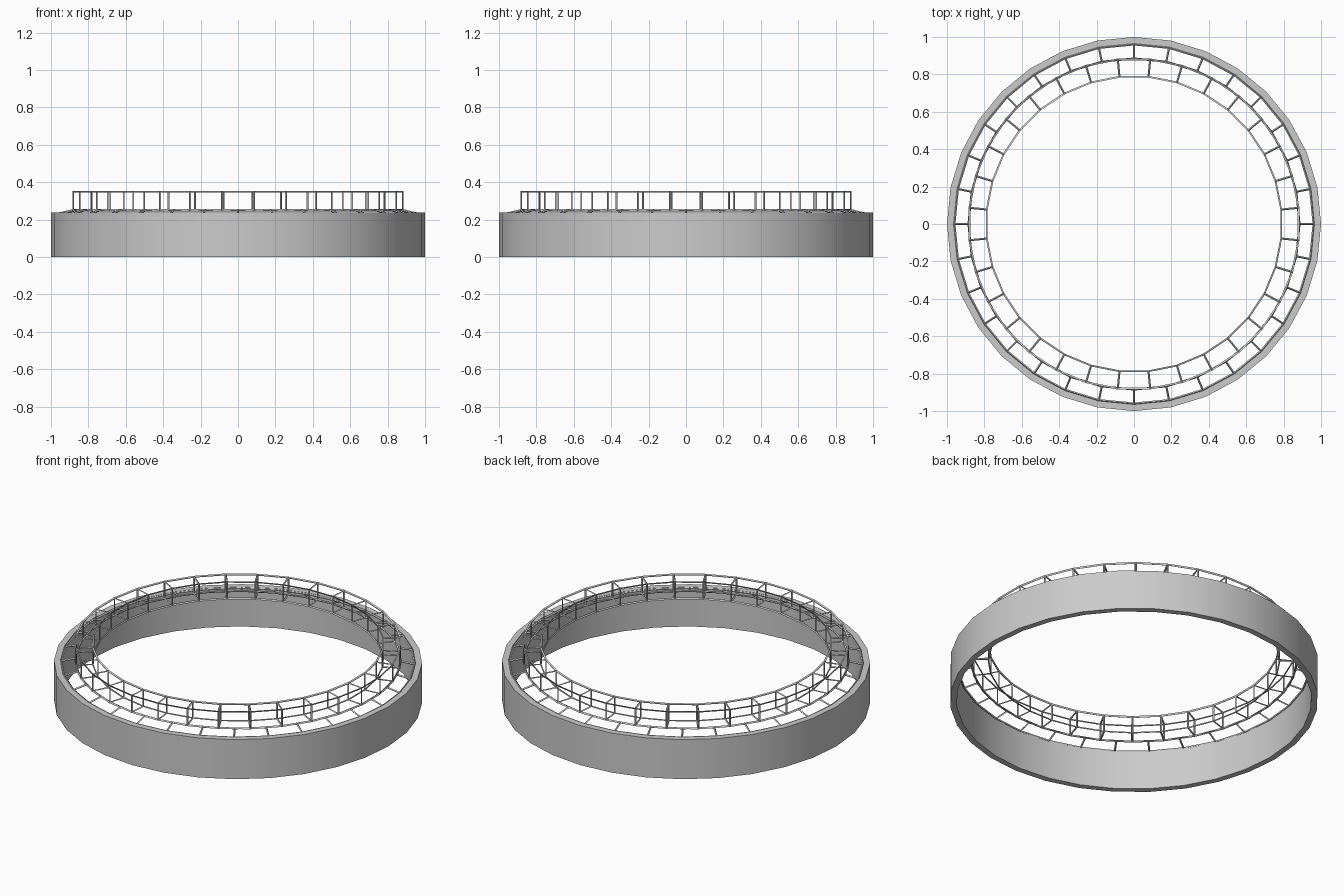
import bpy, bmesh
from math import sin, cos, pi

if "Cube" in bpy.data.objects:
    bpy.data.objects.remove(bpy.data.objects["Cube"])

SIDES = 32


def swept_ring(name, profile, offset=0.0, closed=True):
    """Sweep an (r, z) profile around z with SIDES segments."""
    bm = bmesh.new()
    loops = []
    for i in range(SIDES):
        a = 2 * pi * (i + offset) / SIDES
        loops.append([bm.verts.new((r * cos(a), r * sin(a), z)) for r, z in profile])
    n = len(profile)
    for i in range(SIDES):
        p, q = loops[i], loops[(i + 1) % SIDES]
        for k in range(n if closed else n - 1):
            m = (k + 1) % n
            bm.faces.new((p[k], q[k], q[m], p[m]))
    bmesh.ops.recalc_face_normals(bm, faces=bm.faces[:])
    mesh = bpy.data.meshes.new(name)
    bm.to_mesh(mesh)
    bm.free()
    obj = bpy.data.objects.new(name, mesh)
    bpy.context.collection.objects.link(obj)
    return obj


def make_wire(obj, thickness):
    mod = obj.modifiers.new("wire", 'WIREFRAME')
    mod.thickness = thickness
    mod.offset = 0.0
    mod.use_boundary = True
    mod.use_even_offset = True
    mod.use_replace = True


# Solid outer band
band = swept_ring("outer_band", [(0.965, 0), (1, 0), (1, 0.237), (0.965, 0.237)])
bpy.context.view_layer.objects.active = band
band.select_set(True)
bpy.ops.object.shade_smooth_by_angle()
band.select_set(False)

# Sloping lattice of radial struts inside the band
lattice = swept_ring("radial_lattice", [(0.96, 0.232), (0.885, 0.25)], closed=False)
make_wire(lattice, 0.011)

# Square-section truss ring, turned half a segment
truss = swept_ring("truss_ring", [(0.79, 0.25), (0.885, 0.25), (0.885, 0.35), (0.79, 0.35)], offset=0.5)
make_wire(truss, 0.011)
